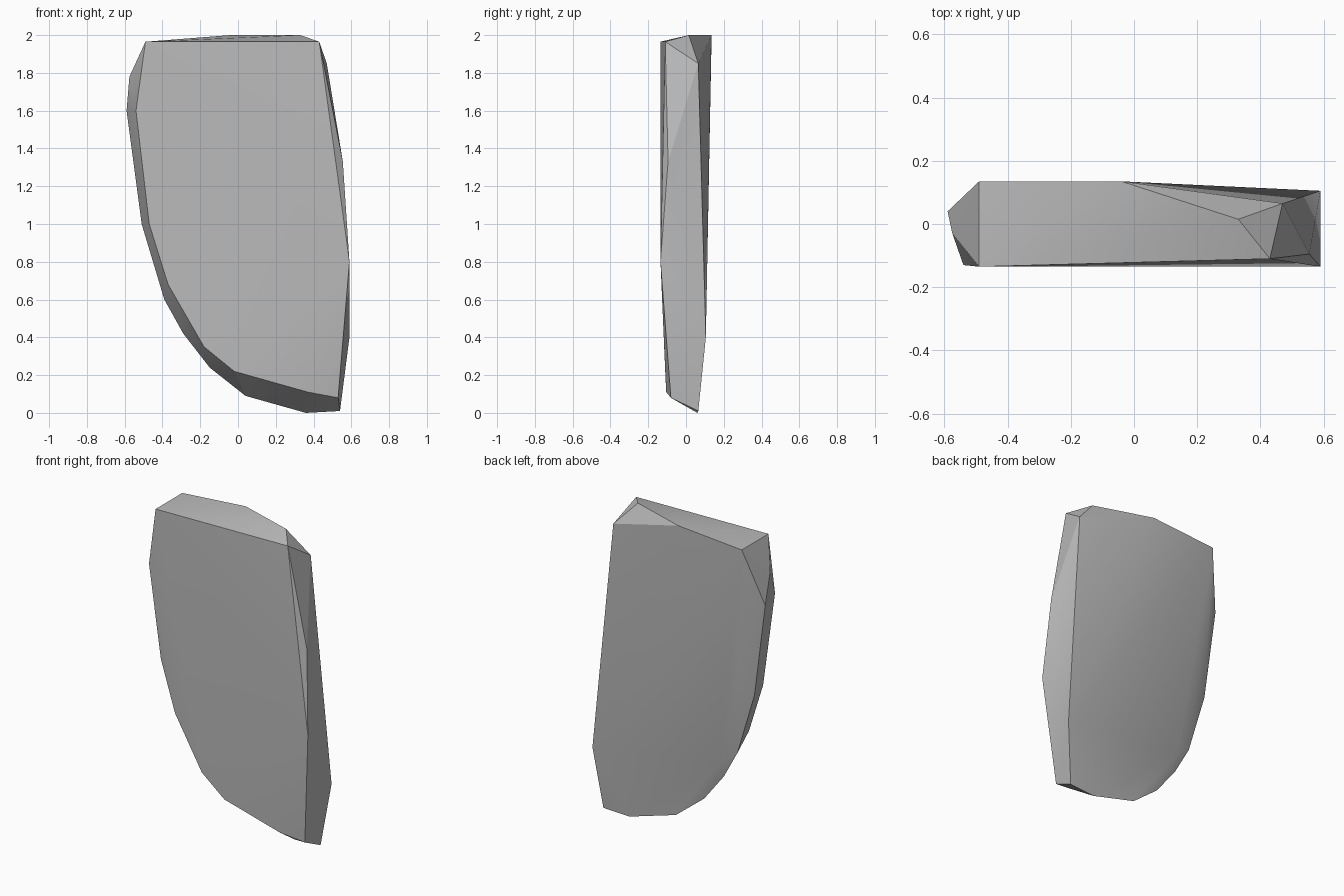
import bpy
import bmesh
import math
from mathutils import Vector

default_cube = bpy.data.objects.get("Cube")
if default_cube:
    bpy.data.objects.remove(default_cube, do_unlink=True)


def make_material(name, colour):
    material = bpy.data.materials.new(name)
    material.use_nodes = True
    material.diffuse_color = colour
    shader = material.node_tree.nodes["Principled BSDF"]
    shader.inputs["Base Color"].default_value = colour
    return material


def faceted_stone(name, corners, material):
    """Wrap a chipped, flat-sided stone around its corner points."""
    bm = bmesh.new()
    for corner in corners:
        bm.verts.new(Vector(corner))
    hull = bmesh.ops.convex_hull(bm, input=bm.verts)
    spare = [v for v in hull["geom_interior"] if isinstance(v, bmesh.types.BMVert)]
    bmesh.ops.delete(bm, geom=spare, context="VERTS")
    # Merge nearly coplanar triangles into broad planes
    bmesh.ops.dissolve_limit(bm, angle_limit=math.radians(1),
                             verts=bm.verts, edges=bm.edges)
    bmesh.ops.recalc_face_normals(bm, faces=bm.faces)
    mesh = bpy.data.meshes.new(name)
    bm.to_mesh(mesh)
    bm.free()
    mesh.materials.append(material)
    stone = bpy.data.objects.new(name, mesh)
    bpy.context.collection.objects.link(stone)
    return stone


# Rim of the broad front plane, clockwise from the upper corner
front_rim = [
    (-.49, -.135, 1.965), (.43, -.11, 1.965), (.59, -.135, .8),
    (.53, -.08, .08), (.37, -.105, .11), (-.02, -.11, .22),
    (-.18, -.11, .35), (-.37, -.11, .68), (-.47, -.11, 1),
    (-.51, -.12, 1.35), (-.54, -.13, 1.6),
]

# Chipped top ridge and outer straight side
top_and_side = [
    (-.49, .135, 1.965), (-.04, .135, 2), (.33, .015, 2),
    (.47, .065, 1.85), (.555, -.095, 1.33), (.59, .105, .4),
]

# Curved outer edge, from the shoulder down to the foot
curved_edge = [
    (-.575, -.03, 1.78), (-.59, .04, 1.6), (-.51, .035, 1),
    (-.39, .035, .6), (-.29, .03, .42), (-.15, .03, .24),
    (.04, .045, .09), (.36, .06, 0), (.54, .065, .01),
]

# Gentle swell of the back plane
back_swell = [(-.42, .08, 1.05), (-.28, .06, .52)]

grey = make_material("stone grey", (.5, .5, .5, 1))
slab = faceted_stone("stone_slab",
                     front_rim + top_and_side + curved_edge + back_swell, grey)

# Blend the shallow facets, keep the chipped edges crisp
bpy.ops.object.select_all(action="DESELECT")
slab.select_set(True)
bpy.context.view_layer.objects.active = slab
bpy.ops.object.shade_smooth_by_angle(angle=math.radians(20))
